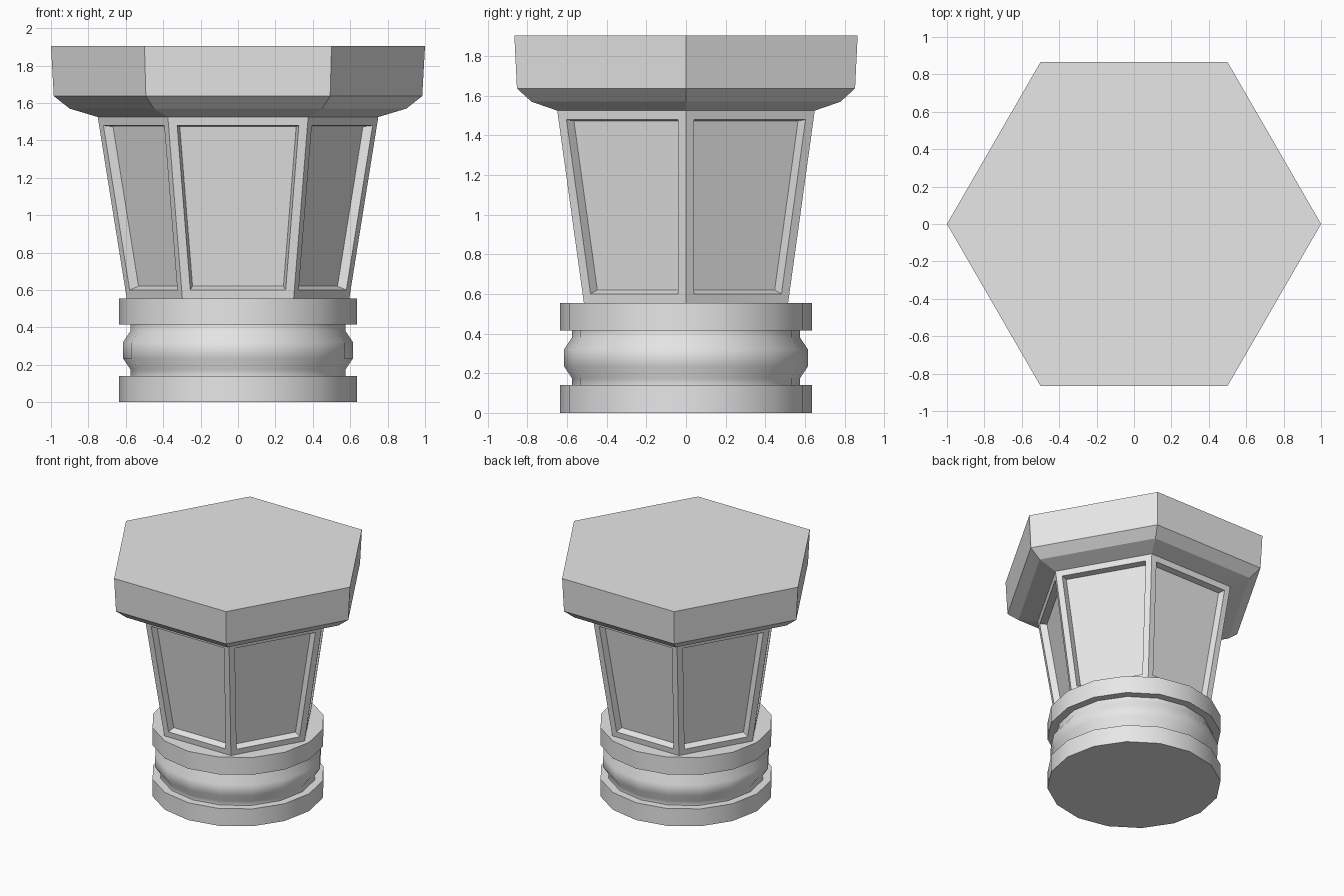
import bpy
import bmesh
from math import cos, sin, tau, radians

cube = bpy.data.objects.get("Cube")
if cube:
    bpy.data.objects.remove(cube, do_unlink=True)

GREY = (0.8, 0.8, 0.8, 1.0)
stone = bpy.data.materials.new("plain grey stone")
stone.use_nodes = True
stone.diffuse_color = GREY
stone.node_tree.nodes["Principled BSDF"].inputs["Base Color"].default_value = GREY


def stack_rings(name, sides, profile, smooth=False, detail=None):
    """Closed solid from (radius, height) rings, with a corner on +x."""
    bm = bmesh.new()
    rings = [[bm.verts.new((r * cos(tau * i / sides), r * sin(tau * i / sides), z))
              for i in range(sides)] for r, z in profile]
    walls = []
    for low, high in zip(rings, rings[1:]):
        for i in range(sides):
            j = (i + 1) % sides
            walls.append(bm.faces.new((low[i], low[j], high[j], high[i])))
    bm.faces.new(rings[0][::-1])
    bm.faces.new(rings[-1])
    bm.normal_update()
    if detail:
        detail(bm, walls)
    mesh = bpy.data.meshes.new(name)
    bm.to_mesh(mesh)
    bm.free()
    mesh.materials.append(stone)
    obj = bpy.data.objects.new(name, mesh)
    bpy.context.collection.objects.link(obj)
    if smooth:
        bpy.ops.object.select_all(action='DESELECT')
        obj.select_set(True)
        bpy.context.view_layer.objects.active = obj
        bpy.ops.object.shade_smooth_by_angle(angle=radians(40))
    return obj


def recess_panels(bm, walls):
    """Leave a frame around each wall, then sink the panel inside it."""
    bmesh.ops.inset_individual(bm, faces=walls, thickness=0.046, use_even_offset=True)
    bmesh.ops.inset_individual(bm, faces=walls, thickness=0.013, depth=-0.05,
                               use_even_offset=True)


# Round base: two plain discs with a bulging collar between them
for name, bottom in (("base_disc", 0.0), ("upper_disc", 0.415)):
    stack_rings(name, 16, [(0.635, bottom), (0.635, bottom + 0.14)], smooth=True)
stack_rings("base_collar", 16,
            [(0.575, 0.14), (0.575, 0.175), (0.615, 0.235),
             (0.615, 0.32), (0.575, 0.38), (0.575, 0.415)], smooth=True)

# Flared six-sided body with recessed panels
stack_rings("panelled_body", 6, [(0.595, 0.555), (0.75, 1.525)], detail=recess_panels)

# Heavy six-sided cap with a stepped underside
stack_rings("cap", 6, [(0.75, 1.525), (0.90, 1.57), (0.985, 1.637), (1.0, 1.905)])
